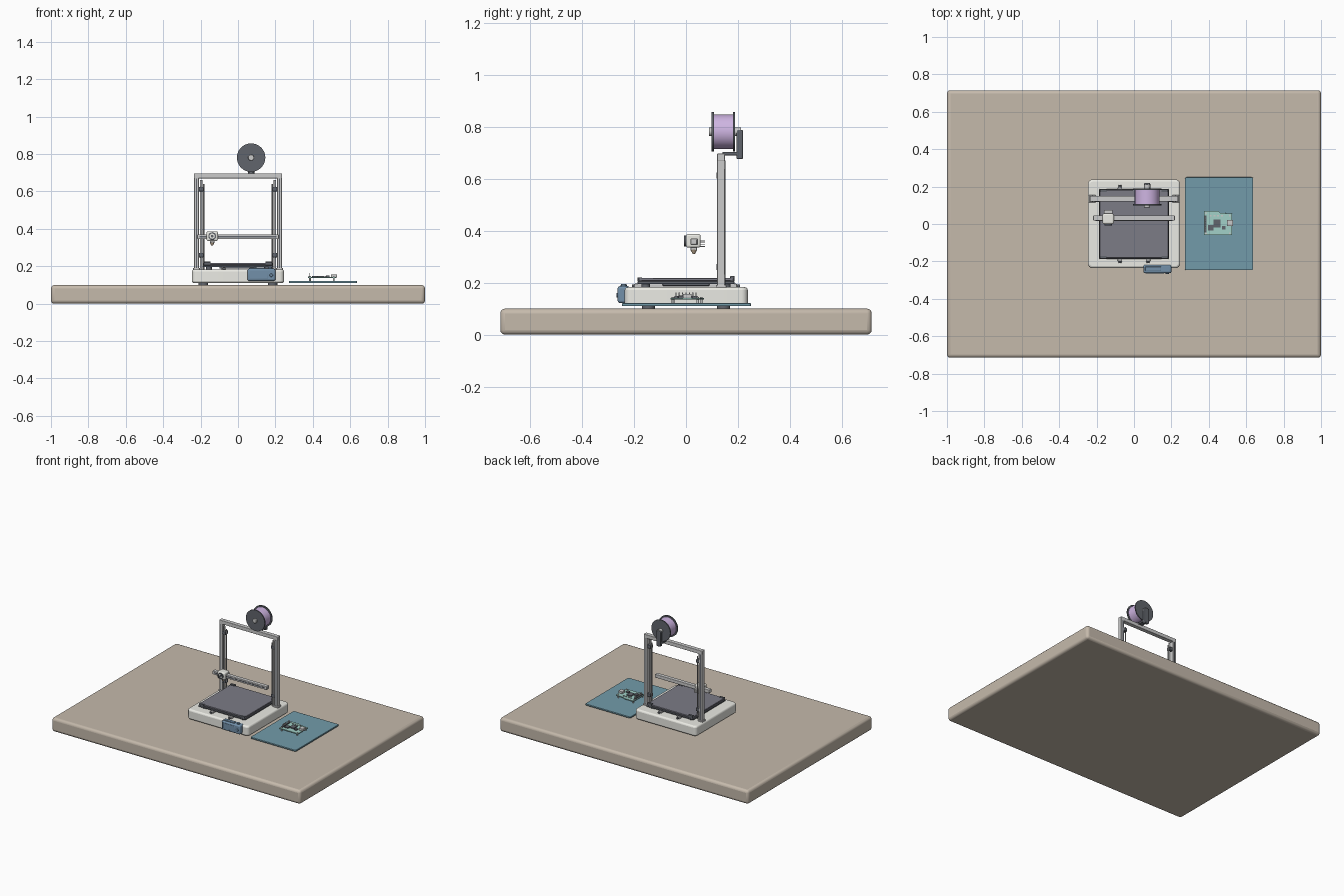
import bpy, bmesh, math
from mathutils import Matrix, Vector

if "Cube" in bpy.data.objects:
    bpy.data.objects.remove(bpy.data.objects["Cube"])

COL = {"wood": (.56, .49, .41), "white": (.83, .83, .78), "metal": (.62, .63, .65),
       "dark": (.12, .13, .15), "plate": (.2, .2, .24), "navy": (.17, .28, .4),
       "mat": (.17, .33, .4), "purple": (.62, .46, .76), "pcb": (.36, .64, .58),
       "brass": (.6, .47, .33), "glass": (.08, .12, .17)}
MAT = {}
for k, c in COL.items():
    MAT[k] = bpy.data.materials.new(k)
    MAT[k].diffuse_color = (*c, 1)


def finish(name, bm, mat, bevel=0, seg=3):
    bmesh.ops.recalc_face_normals(bm, faces=bm.faces)
    me = bpy.data.meshes.new(name)
    bm.to_mesh(me)
    bm.free()
    ob = bpy.data.objects.new(name, me)
    bpy.context.collection.objects.link(ob)
    me.materials.append(MAT[mat])
    if bevel:
        m = ob.modifiers.new("bevel", 'BEVEL')
        m.width, m.segments, m.limit_method, m.angle_limit = bevel, seg, 'ANGLE', math.radians(40)
    bpy.ops.object.select_all(action='DESELECT')
    ob.select_set(True)
    bpy.context.view_layer.objects.active = ob
    bpy.ops.object.shade_smooth_by_angle(angle=math.radians(35))
    return ob


def box(name, x, y, z, mat, bevel=0, seg=3):
    """Box from (min, max) ranges."""
    bm = bmesh.new()
    bmesh.ops.create_cube(bm, size=1)
    for v in bm.verts:
        v.co = Vector([(r[0] + r[1]) / 2 + c * (r[1] - r[0]) for r, c in zip((x, y, z), v.co)])
    return finish(name, bm, mat, bevel, seg)


def cyl(name, a, b, r, mat, r2=None, n=32, bevel=0):
    """Cylinder or cone between two points."""
    a, b = Vector(a), Vector(b)
    bm = bmesh.new()
    rot = (b - a).to_track_quat('Z', 'Y').to_matrix().to_4x4()
    bmesh.ops.create_cone(bm, cap_ends=True, segments=n, radius1=r, radius2=r if r2 is None else r2,
                          depth=(b - a).length, matrix=Matrix.Translation((a + b) / 2) @ rot)
    return finish(name, bm, mat, bevel, 2)


def slab(name, pts, z, mat, bevel=0):
    """Extruded outline in the xy plane."""
    bm = bmesh.new()
    f = bm.faces.new([bm.verts.new((x, y, z[0])) for x, y in pts])
    up = bmesh.ops.extrude_face_region(bm, geom=[f])["geom"]
    bmesh.ops.translate(bm, vec=(0, 0, z[1] - z[0]), verts=[v for v in up if isinstance(v, bmesh.types.BMVert)])
    return finish(name, bm, mat, bevel)


def rounded(x, y, r, n=6):
    """Rounded rectangle outline."""
    out = []
    for q, (cx, cy) in enumerate([(x[1] - r, y[1] - r), (x[0] + r, y[1] - r), (x[0] + r, y[0] + r), (x[1] - r, y[0] + r)]):
        for i in range(n + 1):
            t = (q + i / n) * math.pi / 2
            out.append((cx + r * math.cos(t), cy + r * math.sin(t)))
    return out


def ring(name, c, y, r_in, r_out, mat, n=48):
    """Annulus around the y axis."""
    bm = bmesh.new()
    prof = [(r_in, y[0]), (r_out, y[0]), (r_out, y[1]), (r_in, y[1])]
    rows = [[bm.verts.new((c[0] + r * math.cos(2 * math.pi * i / n), yy, c[1] + r * math.sin(2 * math.pi * i / n)))
             for r, yy in prof] for i in range(n)]
    for i in range(n):
        for j in range(4):
            bm.faces.new((rows[i][j], rows[i][j - 1], rows[(i + 1) % n][j - 1], rows[(i + 1) % n][j]))
    return finish(name, bm, mat)


# Table top and printer base
box("table_top", (-1, 1), (-.715, .715), (0, .1), "wood", .018)
slab("printer_base", rounded((-.247, .247), (-.236, .238), .025), (.11, .183), "white", .012)
for sx in (-1, 1):
    for y in (-.145, .145):
        cyl("base_foot", (sx * .185, y, .1), (sx * .185, y, .113), .025, "dark")

# Control screen on the front
box("screen_housing", (.05, .2), (-.263, -.217), (.122, .187), "navy", .009)
box("screen_glass", (.062, .16), (-.2645, -.26), (.135, .176), "navy", .001)
cyl("screen_knob", (.178, -.26, .152), (.178, -.267, .152), .009, "navy", bevel=.002)
box("screen_top_trim", (.06, .145), (-.252, -.228), (.185, .193), "navy", .003)
cyl("screen_button", (.172, -.24, .186), (.172, -.24, .195), .01, "navy")

# Bed with rails, levelling knobs and clips
for sx in (-1, 1):
    box("bed_rail", (sx * .075 - .012, sx * .075 + .012), (-.2, .196), (.178, .196), "metal", .003)
    for y in (-.2, .2):
        cyl("rail_end_bolt", (sx * .075, y - .008, .187), (sx * .075, y + .008, .187), .007, "dark")
    for y in (-.155, .155):
        cyl("levelling_knob", (sx * .155, y, .184), (sx * .155, y, .196), .016, "dark", n=20)
        box("bed_clip", (sx * .165 - .018, sx * .165 + .018), (y * 1.15 - .008, y * 1.15 + .008), (.205, .226 if y > 0 else .221), "dark", .002)
box("bed_carriage", (-.1, .1), (-.09, .09), (.188, .197), "dark", .002)
box("bed_frame", (-.188, .188), (-.186, .186), (.195, .206), "dark", .003)
box("build_plate", (-.184, .184), (-.181, .183), (.207, .218), "plate", .003)

# Upright frame with slots, rods and rod brackets
for sx in (-1, 1):
    x = sx * .222
    box("upright", (x - .013, x + .013), (.12, .15), (.18, .685), "metal", .003)
    for y in (.1195, .1505):
        box("upright_slot", (x - .003, x + .003), (y - .001, y + .001), (.19, .67), "dark")
    cyl("lift_screw", (sx * .197, .125, .183), (sx * .197, .125, .66), .006, "metal", n=16)
    cyl("guide_rod", (sx * .183, .13, .183), (sx * .183, .13, .64), .003, "metal", n=12)
    for z in (.26, .612):
        box("rod_bracket", (sx * .197 - .014, sx * .197 + .014), (.117, .147), (z - .012, z + .012), "dark", .003)
    box("upright_foot", (x - .018, x + .018), (.115, .155), (.178, .192), "metal", .003)
box("top_beam", (-.236, .236), (.12, .15), (.67, .697), "metal", .003)

# Cross beam and print head
box("cross_beam", (-.218, .218), (.018, .046), (.345, .37), "metal", .003)
box("cross_beam_slot", (-.205, .205), (.0165, .02), (.354, .361), "dark")
for sx in (-1, 1):
    box("cross_beam_cap", (sx * .212 - .008, sx * .212 + .008), (.022, .042), (.348, .367), "metal", .003)
box("print_head", (-.168, -.108), (.0, .056), (.335, .387), "white", .008)
ring("fan_ring", (-.138, .361), (-.007, .003), .014, .021, "dark", 32)
cyl("fan_hub", (-.138, -.005, .361), (-.138, .002, .361), .007, "dark")
for i in range(4):
    z = .338 + i * .007
    box("heat_fin", (-.16, -.116), (.054, .074), (z, z + .003), "metal")
box("heat_block", (-.15, -.126), (.018, .042), (.325, .337), "metal", .002)
cyl("nozzle", (-.138, .03, .327), (-.138, .03, .31), .013, "brass", .004, 16)

# Filament spool and its bracket
C = (.07, .781)
for y in (.103, .185):
    ring("spool_flange", C, (y - .004, y + .004), .015, .076, "dark")
ring("filament", C, (.107, .181), .02, .066, "purple")
cyl("spool_shaft", (C[0], .088, C[1]), (C[0], .212, C[1]), .016, "metal", bevel=.002)
box("spool_bracket", (.053, .087), (.194, .219), (.676, .788), "dark", .005)
box("bracket_foot", (.053, .087), (.14, .2), (.69, .704), "dark", .002)

# Work mat
slab("work_mat", rounded((.273, .637), (-.247, .25), .008), (.11, .121), "mat", .002)

# Circuit board with parts
slab("circuit_board", [(.373, -.06), (.525, -.06), (.525, .055), (.46, .06), (.45, .07), (.373, .07)], (.136, .142), "pcb", .001)
for x, y in ((.385, -.05), (.385, .058), (.512, -.05), (.512, .045)):
    cyl("board_standoff", (x, y, .12), (x, y, .137), .005, "metal", n=16)
    cyl("board_screw", (x, y, .141), (x, y, .145), .005, "metal", n=16)
box("main_chip", (.395, .425), (-.035, -.005), (.141, .149), "dark", .001)
box("second_chip", (.425, .462), (-.02, .025), (.141, .149), "dark", .001)
box("usb_port", (.497, .53), (-.012, .022), (.141, .157), "metal", .002)
box("small_port", (.47, .49), (-.03, -.01), (.141, .15), "dark", .001)
box("pin_header", (.378, .388), (-.045, .045), (.141, .148), "dark")
for i in range(7):
    y = -.039 + i * .013
    box("header_pin", (.381, .385), (y - .002, y + .002), (.147, .163), "metal")
for i in range(4):
    box("board_component", (.405 + i * .02, .415 + i * .02), (.04, .047), (.141, .147), "metal")

for m in bpy.data.materials:
    if m.users and not m.is_grease_pencil:
        m.use_nodes = True
        m.node_tree.nodes["Principled BSDF"].inputs["Base Color"].default_value = m.diffuse_color
